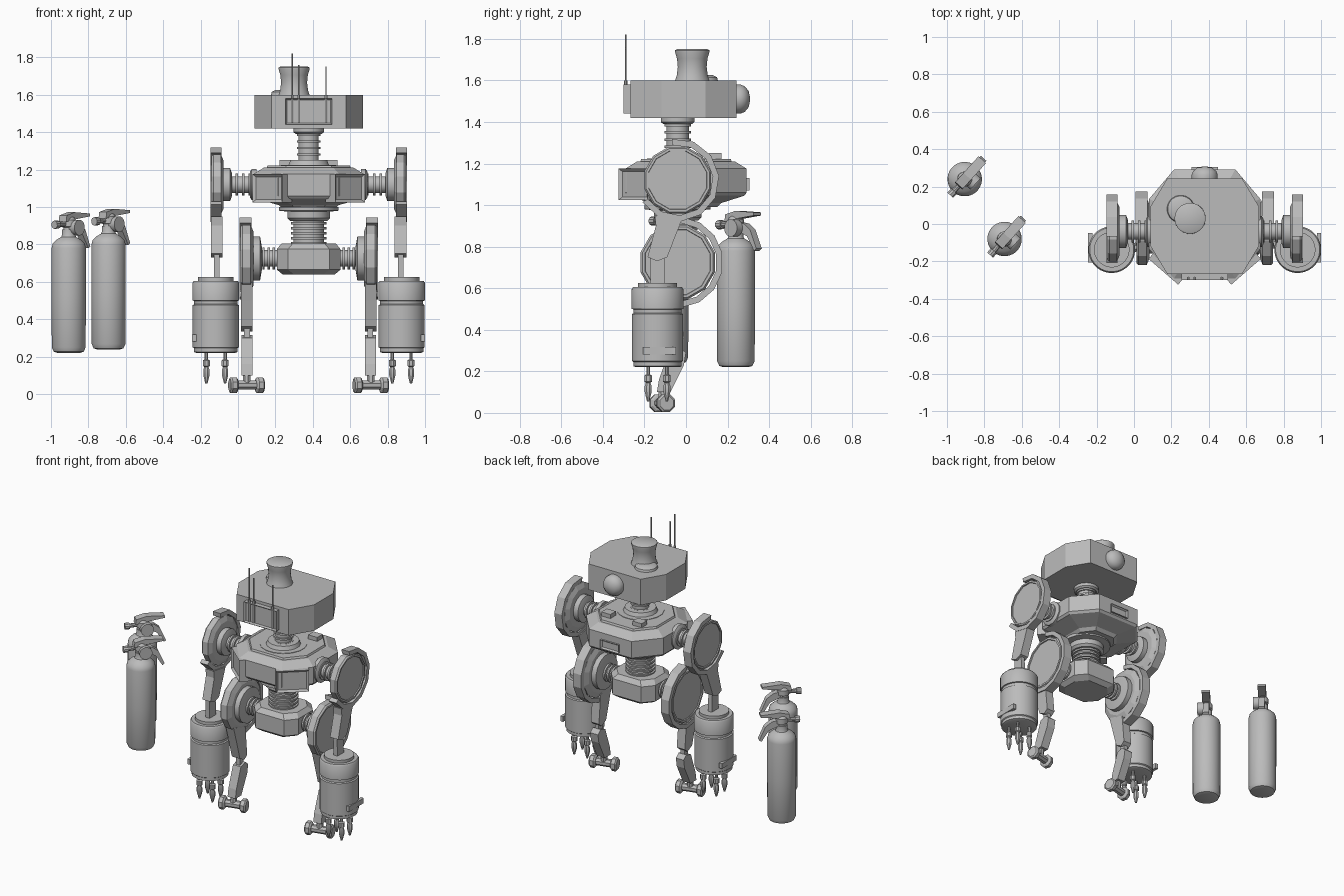
import bpy, bmesh, math
from mathutils import Vector, Matrix

if "Cube" in bpy.data.objects:
    bpy.data.objects.remove(bpy.data.objects["Cube"])

grey = bpy.data.materials.new("plain grey")
grey.use_nodes = True
grey.diffuse_color = (0.5, 0.5, 0.5, 1)
grey.node_tree.nodes["Principled BSDF"].inputs["Base Color"].default_value = (0.5, 0.5, 0.5, 1)

CX, CY = 0.378, -0.04   # body centre line


def finish(name, bm, smooth=False):
    bmesh.ops.recalc_face_normals(bm, faces=bm.faces)
    me = bpy.data.meshes.new(name)
    bm.to_mesh(me)
    bm.free()
    me.materials.append(grey)
    ob = bpy.data.objects.new(name, me)
    bpy.context.collection.objects.link(ob)
    if smooth:
        bpy.ops.object.select_all(action='DESELECT')
        ob.select_set(True)
        bpy.context.view_layer.objects.active = ob
        bpy.ops.object.shade_smooth_by_angle(angle=math.radians(35))
    return ob


def loft(name, rings, smooth=False):
    """Skin a list of equal-length point rings and cap both ends."""
    bm = bmesh.new()
    rows = [[bm.verts.new(p) for p in ring] for ring in rings]
    n = len(rows[0])
    for a, b in zip(rows, rows[1:]):
        for i in range(n):
            j = (i + 1) % n
            bm.faces.new((a[i], a[j], b[j], b[i]))
    bm.faces.new(rows[0])
    bm.faces.new(rows[-1])
    return finish(name, bm, smooth)


def lathe(name, profile, loc, axis=(0, 0, 1), segs=24, smooth=True):
    """Turn (radius, distance along axis) pairs around an axis."""
    q = Vector(axis).to_track_quat('Z', 'Y')
    ring = [(math.cos(t), math.sin(t)) for t in
            (math.tau * (i + 0.5) / segs for i in range(segs))]
    return loft(name, [[Vector(loc) + q @ Vector((r * c, r * s, h)) for c, s in ring]
                       for r, h in profile], smooth)


def rod(name, a, b, r, segs=8):
    d = Vector(b) - Vector(a)
    return lathe(name, [(r, 0), (r, d.length)], a, d, segs)


def octagon(cx, cy, hx, hy, kx, ky, z):
    q = [(hx, ky - hy), (hx, hy - ky), (hx - kx, hy), (kx - hx, hy),
         (-hx, hy - ky), (-hx, ky - hy), (kx - hx, -hy), (hx - kx, -hy)]
    return [(cx + x, cy + y, z) for x, y in q]


def box(name, loc, size, rot=None, inset=0):
    bm = bmesh.new()
    bmesh.ops.create_cube(bm, size=1)
    bmesh.ops.scale(bm, vec=size, verts=bm.verts)
    if inset:   # recessed panel in the outward face
        face = min(bm.faces, key=lambda f: f.calc_center_median().y)
        bmesh.ops.inset_region(bm, faces=[face], thickness=inset, depth=-0.012)
    bm.transform(Matrix.Translation(loc) @ (rot or Matrix()))
    return finish(name, bm)


def plate(name, yz, x0, x1):
    return loft(name, [[(x, y, z) for y, z in yz] for x in (x0, x1)])


def ribbed(core, rib, start, end, count):
    """Profile of a shaft with evenly spaced thin ribs."""
    out, step = [(core, start)], (end - start) / (count + 1)
    for i in range(1, count + 1):
        h = start + i * step
        out += [(core, h - .006), (rib, h - .006), (rib, h + .006), (core, h + .006)]
    return out + [(core, end)]


# Head
loft("head", [octagon(CX, -.012, .29, .256, .09, .15, z) for z in (1.42, 1.6)])
box("head_front_panel", (CX, -.28, 1.51), (.25, .04, .14), inset=.012)
lathe("head_rear_dome", [(.07, 0), (.07, .02), (.062, .04), (.04, .058), (.01, .065)],
      (CX, .243, 1.51), (0, 1, 0))
lathe("head_stack", [(.085, 0), (.075, .03), (.07, .07), (.074, .11), (.083, .14), (.083, .15), (.075, .155)],
      (.3, .03, 1.595))
lathe("stack_foot", [(.075, 0), (.07, .02), (.05, .03)], (.25, .08, 1.595))
for x, top in ((.29, 1.82), (.325, 1.76), (.47, 1.75)):
    rod("antenna", (x, -.29, 1.45), (x, -.29, top), .004, 6)
    rod("antenna_base", (x, -.29, 1.45), (x, -.29, 1.6), .009, 6)

# Neck
lathe("neck", ribbed(.054, .064, 1.21, 1.42, 5), (CX, CY, 0))
lathe("neck_top_flange", [(.07, 1.39), (.082, 1.4), (.082, 1.425)], (CX, CY, 0))
lathe("neck_collar", [(.15, 1.2), (.15, 1.225), (.11, 1.225), (.1, 1.25), (.06, 1.25)], (CX, CY, 0), segs=16)

# Torso
loft("torso", [octagon(CX, 0, hx, hy, hx * .45, hy * .54, z) for hx, hy, z in
               ((.14, .15, .99), (.16, .17, 1.01), (.285, .28, 1.045), (.297, .292, 1.06),
                (.297, .292, 1.175), (.24, .235, 1.21), (.225, .22, 1.21), (.22, .215, 1.222))])
for s in (-1, 1):
    turn = Matrix.Rotation(s * math.radians(41), 4, 'Z')
    box("torso_corner_box", (CX + s * .195, -.225, 1.1), (.21, .08, .15), turn, .02)
    box("torso_top_block", (CX + s * .12, .14, 1.225), (.07, .06, .05))
box("torso_rear_slot", (CX, .295, 1.1), (.14, .02, .06), Matrix.Rotation(math.pi, 4, 'Z'), .012)

# Waist and pelvis
lathe("waist_collar", [(.1, .925), (.115, .94), (.115, .975), (.16, .98), (.16, 1.0)], (CX, CY, 0))
lathe("waist", ribbed(.082, .095, .78, .94, 5), (CX, CY, 0))
loft("pelvis", [octagon(CX, CY, hx, hy, .06, .07, z) for hx, hy, z in
                ((.14, .12, .64), (.17, .15, .665), (.17, .15, .775), (.145, .125, .805))])


def joint(label, s, z, shaft, disc, flange, r, sweep):
    """Ribbed shaft, flange, faceted disc and curved guard; distances run outward from the centre."""
    x, out = CX, (s, 0, 0)
    lathe(label + "_shaft", ribbed(.045, .06, shaft, disc[0], 4), (x, CY, z), out, 16)
    lathe(label + "_flange", [(.06, disc[0] - .045), (flange, disc[0] - .035), (flange, disc[0] + .01)],
          (x, CY, z), out, 16)
    lathe(label + "_disc", [(r * .8, disc[0]), (r, disc[0] + .015), (r, disc[1] - .015),
                            (r * .95, disc[1] - .005), (r * .88, disc[1] - .005), (r * .87, disc[1] - .012)],
          (x, CY, z), out, 12, False)
    a0, a1 = map(math.radians, sweep)
    steps = [a0 + (a1 - a0) * i / 8 for i in range(9)]
    arc = [((r + .034), a) for a in steps] + [((r + .004), a) for a in reversed(steps)]
    plate(label + "_guard", [(CY + q * math.cos(a), z + q * math.sin(a)) for q, a in arc],
          x + s * (disc[0] + .012), x + s * disc[1])


for s in (-1, 1):
    # Shoulder and arm
    joint("shoulder", s, 1.12, .28, (.455, .525), .09, .166, (98, -148))
    lathe("shoulder_socket", [(.085, .28), (.085, .305), (.07, .315)], (CX, CY, 1.12), (s, 0, 0), 12)
    plate("upper_arm", [(-.15, .95), (-.02, .93), (-.09, .75), (-.14, .73), (-.185, .75), (-.145, .9)],
          CX + s * .46, CX + s * .523)
    plate("wrist_bar", [(-.175, .77), (-.105, .77), (-.1, .61), (-.17, .61)], CX + s * .477, CX + s * .507)

    # Forearm canister and gripper prongs
    ax, ay = CX + s * .497, -.137
    lathe("forearm_canister", [(.105, .22), (.117, .225), (.117, .245), (.124, .25), (.124, .475), (.116, .48),
                               (.116, .498), (.125, .5), (.125, .595), (.118, .605), (.095, .605), (.095, .625)],
          (ax, ay, 0), segs=32)
    box("canister_slot_plate", (ax + s * .115, ay + .01, .3), (.022, .16, .036))
    for dx in (-.05, .05):
        for dy in (-.045, .045):
            px, py = ax + dx, ay + dy
            lathe("prong", [(.01, .23), (.01, .185), (.02, .18), (.02, .15), (.012, .145),
                            (.018, .13), (.018, .1), (.006, .055)], (px, py, 0), segs=8)

    # Hip and leg
    joint("hip", s, .725, .16, (.295, .37), .12, .185, (85, -110))
    plate("thigh", [(-.16, .6), (-.03, .56), (-.01, .36), (-.04, .335), (-.09, .36), (-.13, .5)],
          CX + s * .3, CX + s * .362)
    plate("knee_link", [(-.07, .36), (-.03, .36), (-.03, .29), (-.07, .29)], CX + s * .315, CX + s * .345)
    plate("shin", [(-.08, .3), (-.03, .315), (0, .29), (-.01, .23), (-.075, .1), (-.14, .1), (-.13, .16)],
          CX + s * .3, CX + s * .36)
    rod("ankle", (CX + s * .332, -.11, .12), (CX + s * .332, -.115, .05), .022)

    # Foot: axle with two faceted wheels, turned slightly
    lathe("foot_axle", [(.036, -.093), (.046, -.085), (.046, -.06), (.036, -.052), (.026, -.05), (.026, .05),
                        (.036, .052), (.046, .06), (.046, .085), (.036, .093)],
          (CX + s * .332, -.115, .047), (1, .25, 0), 8, False)

# Fire extinguishers
for x, y, z in ((-.905, .24, .22), (-.692, -.08, .238)):
    base = Vector((x, y, z))
    turn = Matrix.Rotation(math.radians(48), 3, 'Z')

    def at(along, side, up):
        return base + turn @ Vector((along, side, up))

    def lever(name, side_profile, half):
        loft(name, [[at(a, w, h) for a, h in side_profile] for w in (-half, half)])

    lathe("bottle", [(.06, 0), (.08, .006), (.091, .03), (.092, .3), (.092, .56), (.086, .585),
                     (.065, .605), (.04, .62), (.036, .63), (.036, .66)], base, segs=32)
    lathe("valve", [(.03, .64), (.03, .67), (.04, .675), (.04, .71), (.025, .73)], base, segs=12)
    rod("nozzle", at(0, 0, .69), at(-.11, 0, .685), .014, 10)
    rod("nozzle_tip", at(-.085, 0, .686), at(-.115, 0, .685), .022, 10)
    rod("gauge", at(.02, -.02, .67), at(.02, -.06, .67), .042, 16)
    lever("top_lever", [(-.05, .7), (-.045, .735), (.02, .752), (.14, .745), (.14, .73), (.03, .715)], .027)
    lever("carry_handle", [(.02, .7), (.07, .69), (.11, .66), (.15, .57), (.135, .56), (.09, .63), (.02, .66)], .02)
